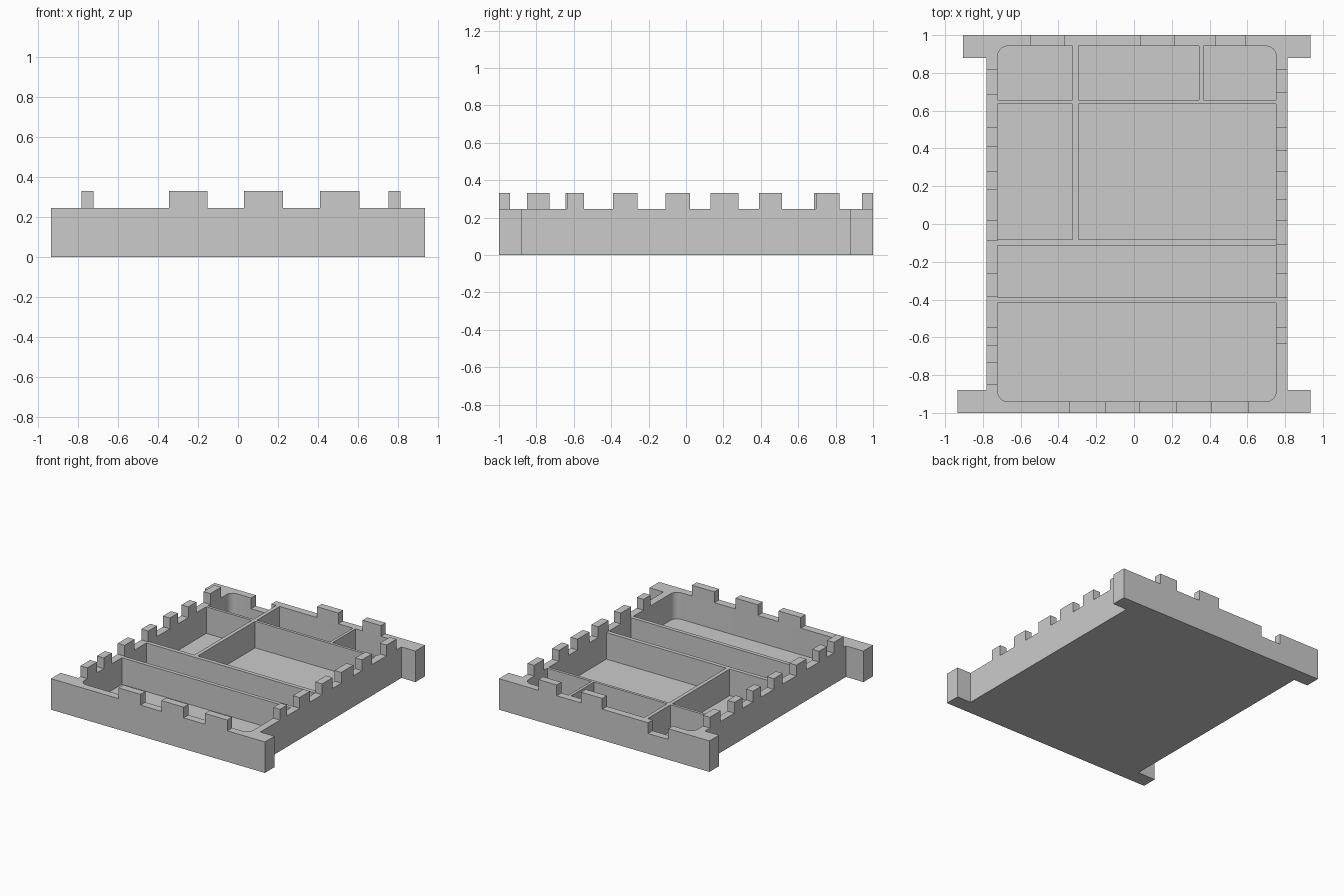
import bpy, bmesh, math
from mathutils import Vector

cube = bpy.data.objects.get("Cube")
if cube:
    bpy.data.objects.remove(cube, do_unlink=True)

WALL_TOP, TOOTH_TOP, FLOOR = 0.245, 0.33, 0.035
LEFT, RIGHT, FRONT, BACK = -0.782, 0.812, -1.0, 1.0           # outer walls
IN_L, IN_R, IN_F, IN_B = -0.722, 0.753, -0.94, 0.942          # inner walls

grey = bpy.data.materials.new("plain_grey")
grey.use_nodes = True
grey.diffuse_color = (0.6, 0.6, 0.6, 1)
grey.node_tree.nodes["Principled BSDF"].inputs["Base Color"].default_value = grey.diffuse_color


def prism(name, outline, z0, z1):
    """Extrude a counter-clockwise outline from z0 to z1."""
    bm = bmesh.new()
    face = bm.faces.new([bm.verts.new((x, y, z0)) for x, y in outline])
    top = bmesh.ops.extrude_face_region(bm, geom=[face])["geom"]
    verts = [g for g in top if isinstance(g, bmesh.types.BMVert)]
    bmesh.ops.translate(bm, verts=verts, vec=Vector((0, 0, z1 - z0)))
    bmesh.ops.recalc_face_normals(bm, faces=bm.faces)
    mesh = bpy.data.meshes.new(name)
    bm.to_mesh(mesh)
    bm.free()
    mesh.materials.append(grey)
    obj = bpy.data.objects.new(name, mesh)
    bpy.context.collection.objects.link(obj)
    return obj


def box(name, x0, x1, y0, y1, z0, z1):
    return prism(name, [(x0, y0), (x1, y0), (x1, y1), (x0, y1)], z0, z1)


def rounded_rect(x0, x1, y0, y1, r, steps=8):
    corners = [(x1 - r, y1 - r), (x0 + r, y1 - r), (x0 + r, y0 + r), (x1 - r, y0 + r)]
    return [(cx + r * math.cos(a), cy + r * math.sin(a))
            for q, (cx, cy) in enumerate(corners)
            for a in [(q + i / steps) * math.pi / 2 for i in range(steps + 1)]]


def cut(target, cutter):
    cutter.hide_render = True
    mod = target.modifiers.new("cut", "BOOLEAN")
    mod.operation, mod.solver, mod.object = "DIFFERENCE", "EXACT", cutter
    bpy.context.view_layer.objects.active = target
    bpy.ops.object.modifier_apply(modifier=mod.name)
    bpy.data.objects.remove(cutter, do_unlink=True)


# Tray body with corner tabs, hollowed by a rounded pocket
tray = prism("tray", [
    (-0.935, FRONT), (0.935, FRONT), (0.935, -0.88), (RIGHT, -0.88),
    (RIGHT, 0.88), (0.935, 0.88), (0.935, BACK), (-0.905, BACK),
    (-0.905, 0.88), (LEFT, 0.88), (LEFT, -0.88), (-0.935, -0.88)], 0, WALL_TOP)
cut(tray, prism("pocket_cutter", rounded_rect(IN_L, IN_R, IN_F, IN_B, 0.055), FLOOR, 0.5))

# Notch through the back wall
cut(tray, box("notch_cutter", -0.545, -0.368, 0.9, 1.1, 0.16, 0.5))

bpy.ops.object.select_all(action="DESELECT")
tray.select_set(True)
bpy.context.view_layer.objects.active = tray
bpy.ops.object.shade_smooth_by_angle(angle=math.radians(30))

# Dividers between the compartments
for name, y0, y1 in [("front_divider", -0.418, -0.388),
                     ("middle_divider", -0.113, -0.081),
                     ("back_divider", 0.635, 0.657)]:
    box(name, IN_L, IN_R, y0, y1, FLOOR, WALL_TOP)
box("long_cross_divider", -0.325, -0.295, -0.081, 0.635, FLOOR, WALL_TOP)
box("back_cross_divider", -0.325, -0.295, 0.657, IN_B, FLOOR, WALL_TOP)
box("short_cross_divider", 0.345, 0.367, 0.657, IN_B, FLOOR, WALL_TOP)

# Raised teeth along the walls
front = [(-0.345, -0.152), (0.03, 0.225), (0.41, 0.607)]
back = [(0.032, 0.217), (0.43, 0.59)]
left = [(-0.85, -0.73), (-0.645, -0.545), (-0.385, -0.26), (-0.09, 0.02),
        (0.18, 0.28), (0.41, 0.512), (0.685, 0.82)]
right = [(-0.635, -0.545), (-0.39, -0.26), (-0.11, 0.022),
         (0.13, 0.28), (0.39, 0.512), (0.695, 0.82)]
for side, spans, lo, hi in [("front", front, FRONT, IN_F), ("back", back, IN_B, BACK)]:
    for a, b in spans:
        box(side + "_tooth", a, b, lo, hi, WALL_TOP, TOOTH_TOP)
for side, spans, lo, hi in [("right_side", left, LEFT, IN_L), ("left_side", right, IN_R, RIGHT)]:
    for a, b in spans:
        box(side + "_tooth", lo, hi, a, b, WALL_TOP, TOOTH_TOP)
